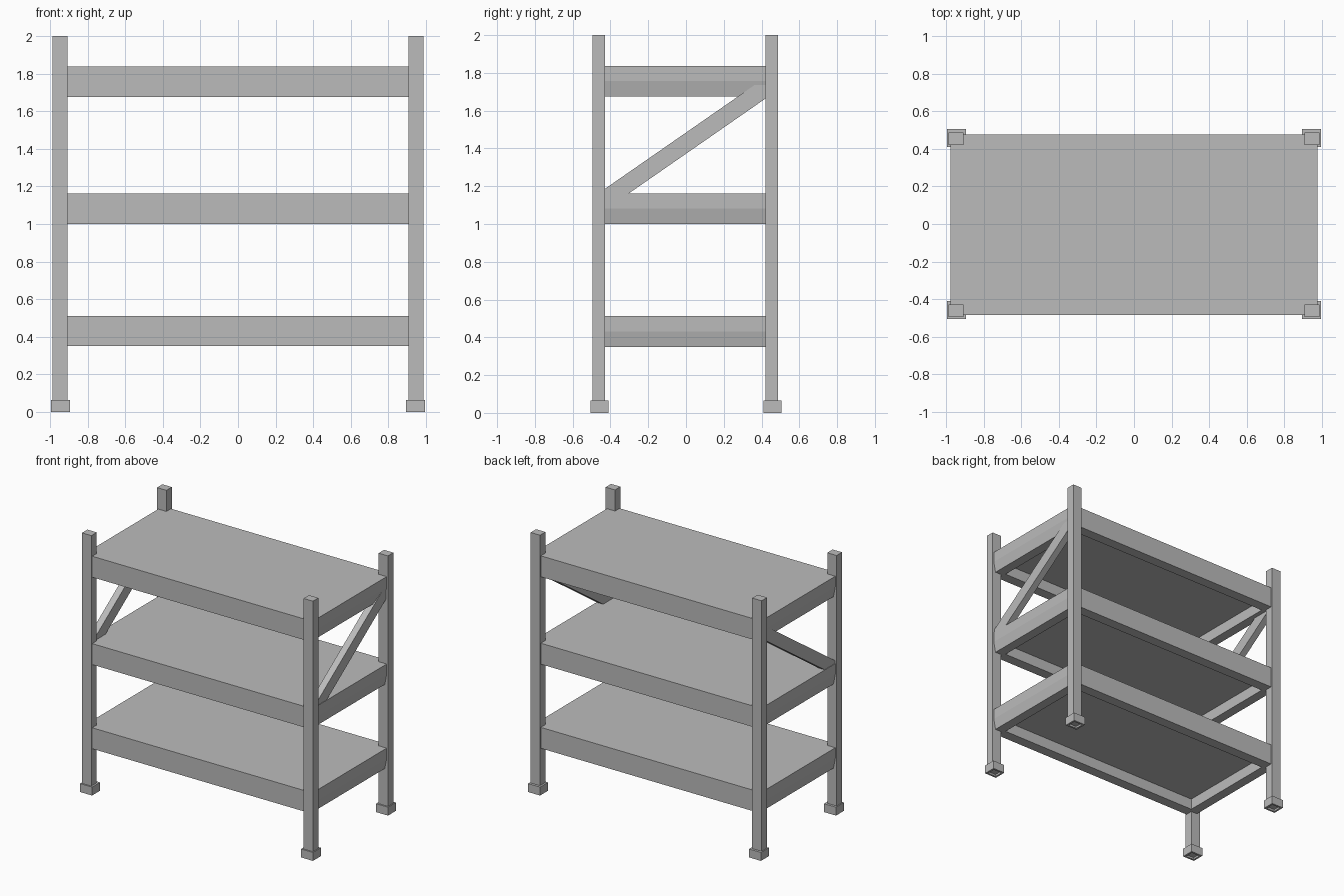
import bpy, bmesh

if "Cube" in bpy.data.objects:
    bpy.data.objects.remove(bpy.data.objects["Cube"])

grey = bpy.data.materials.new("plain_grey")
grey.diffuse_color = (0.5, 0.5, 0.5, 1)
grey.use_nodes = True
grey.node_tree.nodes["Principled BSDF"].inputs["Base Color"].default_value = grey.diffuse_color


def finish(name, bm):
    bmesh.ops.recalc_face_normals(bm, faces=bm.faces)
    me = bpy.data.meshes.new(name)
    bm.to_mesh(me)
    bm.free()
    me.materials.append(grey)
    ob = bpy.data.objects.new(name, me)
    bpy.context.collection.objects.link(ob)
    return ob


def stack(name, cx, cy, rings):
    """Closed solid from rectangular rings given as (half x, half y, z)."""
    bm = bmesh.new()
    loops = [[bm.verts.new((cx + sx * hx, cy + sy * hy, z))
              for sx, sy in ((-1, -1), (1, -1), (1, 1), (-1, 1))]
             for hx, hy, z in rings]
    for a, b in zip(loops, loops[1:]):
        for i in range(4):
            j = (i + 1) % 4
            bm.faces.new((a[i], a[j], b[j], b[i]))
    bm.faces.new(loops[0])
    bm.faces.new(loops[-1])
    return finish(name, bm)


def brace(name, x0, x1, profile):
    """Side profile in y, z extruded along x."""
    bm = bmesh.new()
    face = bm.faces.new([bm.verts.new((x0, y, z)) for y, z in profile])
    ext = bmesh.ops.extrude_face_region(bm, geom=[face])
    verts = [v for v in ext["geom"] if isinstance(v, bmesh.types.BMVert)]
    bmesh.ops.translate(bm, verts=verts, vec=(x1 - x0, 0, 0))
    return finish(name, bm)


YC = -0.004  # uprights and shelves sit slightly forward of the feet

# Uprights and hollow feet
for sx, side in ((-1, "left"), (1, "right")):
    for sy, end in ((-1, "front"), (1, "back")):
        stack(f"{end}_{side}_upright", sx * 0.947, YC + sy * 0.458,
              [(0.04, 0.033, 2.0), (0.04, 0.033, 0.03)])
        stack(f"{end}_{side}_foot", sx * 0.944, sy * 0.458,
              [(0.051, 0.048, 0.065), (0.051, 0.048, 0),
               (0.036, 0.033, 0), (0.036, 0.033, 0.015)])

# Shelves: deck with a rim below, ends leaning in on the lower half
for name, z in (("bottom", 0.35), ("middle", 1.0), ("top", 1.675)):
    stack(f"{name}_shelf", 0, YC,
          [(0.976, 0.481, z + 0.162), (0.976, 0.481, z + 0.081),
           (0.96, 0.481, z), (0.885, 0.4, z), (0.885, 0.4, z + 0.085)])

# Diagonal braces between middle and top shelf at both ends
SLOPE, HALF = 0.694, 0.056
for sx, side in ((-1, "left"), (1, "right")):
    profile = [(y, 1.428 + SLOPE * y + d)
               for y, d in ((-0.435, -HALF), (0.43, -HALF), (0.43, HALF), (-0.435, HALF))]
    brace(f"{side}_diagonal_brace", sx * 0.92, sx * 0.972, profile)
